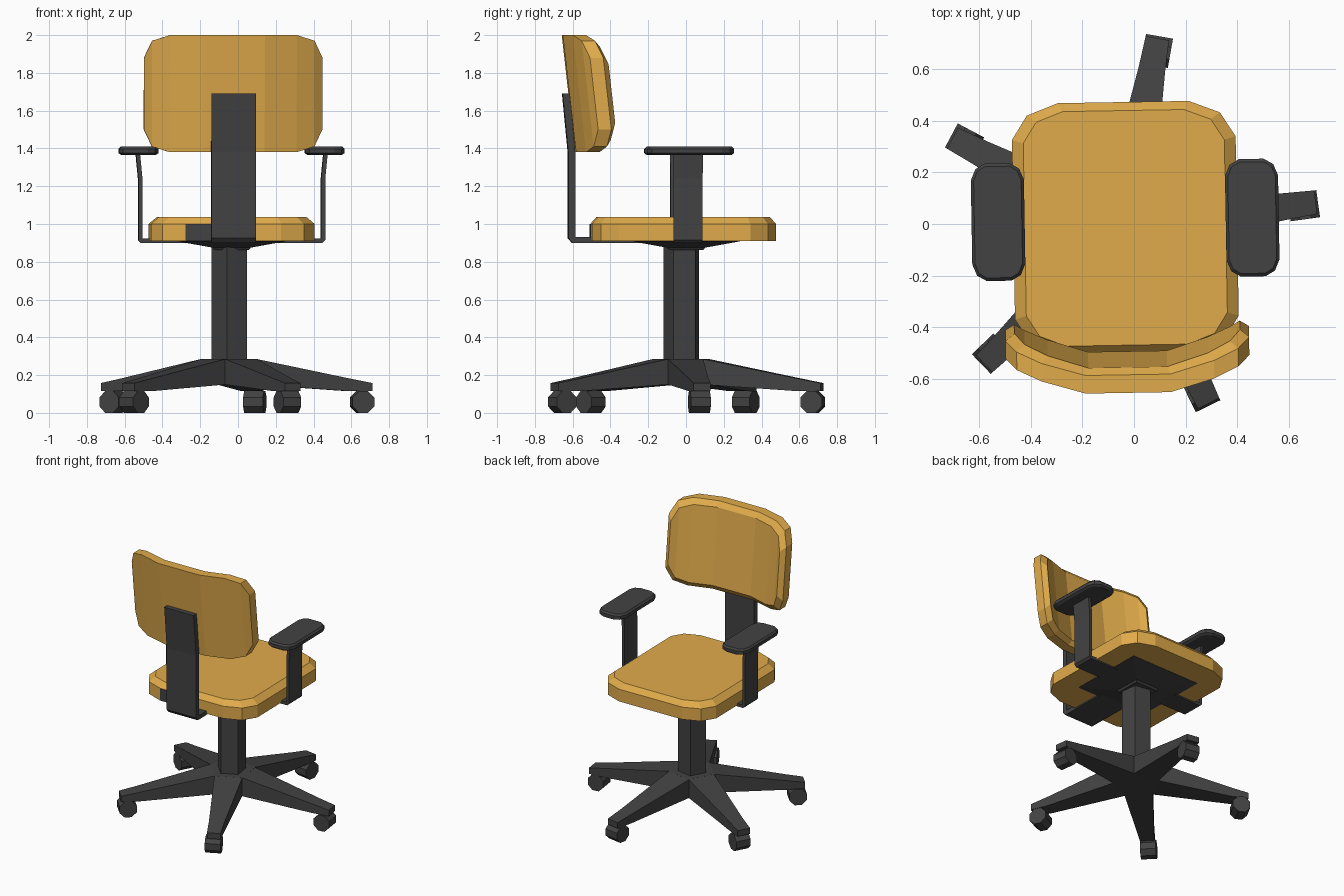
import bpy, bmesh, math
from mathutils import Matrix

if "Cube" in bpy.data.objects:
    bpy.data.objects.remove(bpy.data.objects["Cube"])


def material(name, rgb):
    m = bpy.data.materials.new(name)
    m.diffuse_color = (*rgb, 1)
    m.use_nodes = True
    m.node_tree.nodes["Principled BSDF"].inputs["Base Color"].default_value = m.diffuse_color
    return m


GOLD = material("mustard_fabric", (0.75, 0.41, 0.07))
DARK = material("charcoal_plastic", (0.055, 0.055, 0.055))

# The upper chair is turned very slightly about its column
UPPER = Matrix.Translation((-0.034, 0, 0)) @ Matrix.Rotation(math.radians(1), 4, 'Z')
BASE = Matrix.Translation((-0.04, -0.02, 0))


def loft(name, rings, mat, frame, strip_caps=False):
    """Join equal-length rings of points with quads and close both ends."""
    bm = bmesh.new()
    vs = [[bm.verts.new(p) for p in ring] for ring in rings]
    n = len(vs[0])
    for a, b in zip(vs, vs[1:]):
        for i in range(n):
            j = (i + 1) % n
            bm.faces.new((a[i], a[j], b[j], b[i]))
    for r in (vs[0], vs[-1]):
        if strip_caps:
            for i in range(n // 2 - 1):
                bm.faces.new((r[i], r[i + 1], r[n - 2 - i], r[n - 1 - i]))
        else:
            bm.faces.new(r)
    bmesh.ops.recalc_face_normals(bm, faces=bm.faces)
    me = bpy.data.meshes.new(name)
    bm.to_mesh(me)
    bm.free()
    me.materials.append(mat)
    ob = bpy.data.objects.new(name, me)
    bpy.context.collection.objects.link(ob)
    ob.matrix_world = frame
    return ob


def rounded(cx, cy, hx, hy, rx, ry, z):
    """Rectangle whose corners are cut by two chamfer edges each."""
    pts = []
    for sx, sy in ((1, 1), (-1, 1), (-1, -1), (1, -1)):
        c = [(hx, hy - ry), (hx - 0.33 * rx, hy - 0.33 * ry), (hx - rx, hy)]
        if sx * sy < 0:
            c.reverse()
        pts += [(cx + sx * x, cy + sy * y, z) for x, y in c]
    return pts


def ngon(n, r, z, start):
    return [(r * math.cos(start + i * math.tau / n),
             r * math.sin(start + i * math.tau / n), z) for i in range(n)]


# Seat cushion with bevelled top
loft("seat", [rounded(0, -0.015, 0.434, 0.488, 0.18, 0.14, 0.91),
              rounded(0, -0.015, 0.434, 0.488, 0.18, 0.14, 1.0),
              rounded(0, -0.015, 0.39, 0.455, 0.155, 0.12, 1.037)], GOLD, UPPER)

# Dark patch on the rear edge of the seat
loft("seat_patch", [[(x, y, z) for x, y in ((-0.253, -0.506), (-0.02, -0.506),
                                            (-0.02, -0.499), (-0.253, -0.499))]
                    for z in (0.911, 0.999)], DARK, UPPER)

# Curved, tilted backrest
HALF = [(0.165, 0.31, 0), (0.335, 0.31, 0.05), (0.43, 0.28, 0.092), (0.4725, 0.19, 0.125)]
COLS = [(-u, h, d) for u, h, d in reversed(HALF)] + HALF


def back_ring(thick, inset):
    def point(u, h, d, s):
        z = 1.69 + s * (h - inset)
        y = -0.655 + (2.0 - z) * 0.113 + d + thick
        return (u * (1 - inset / 0.4725), y, z)
    return [point(*c, 1) for c in COLS] + [point(*c, -1) for c in reversed(COLS)]


loft("backrest", [back_ring(0, 0), back_ring(0.07, 0), back_ring(0.095, 0.035)],
     GOLD, UPPER, strip_caps=True)

# L-shaped backrest post
POST = [(-0.655, 1.69), (-0.625, 1.38), (-0.625, 0.925), (-0.603, 0.9), (-0.15, 0.9),
        (-0.15, 0.93), (-0.588, 0.93), (-0.588, 1.38), (-0.618, 1.69)]
loft("back_post", [[(x, y, z) for y, z in POST] for x in (-0.118, 0.118)], DARK, UPPER)

# Armrest brackets and pads
ARM = [(0.15, 0.9), (0.48, 0.9), (0.495, 0.915), (0.495, 1.24), (0.508, 1.375),
       (0.486, 1.375), (0.473, 1.24), (0.473, 0.922), (0.15, 0.922)]
for side, s in (("left", -1), ("right", 1)):
    loft("arm_bracket_" + side, [[(s * x, y, z) for x, z in ARM] for y in (-0.075, 0.08)],
         DARK, UPPER)
    loft("arm_pad_" + side,
         [rounded(s * 0.493, 0.016, 0.088, 0.215, 0.05, 0.06, 1.365),
          rounded(s * 0.493, 0.016, 0.103, 0.228, 0.055, 0.065, 1.375),
          rounded(s * 0.493, 0.016, 0.103, 0.228, 0.055, 0.065, 1.398),
          rounded(s * 0.493, 0.016, 0.092, 0.216, 0.045, 0.055, 1.41)], DARK, UPPER)


# Tapered mounting plate under the seat
def square(h, z):
    return [(h, h, z), (-h, h, z), (-h, -h, z), (h, -h, z)]


loft("seat_mount", [square(0.09, 0.862), square(0.1, 0.875), square(0.28, 0.908),
                    square(0.28, 0.915)], DARK, UPPER)

# Five-sided column and hub
VALLEY = math.radians(44)
loft("column", [ngon(5, 0.1, z, VALLEY) for z in (0.27, 0.88)], DARK, BASE)
loft("hub", [ngon(5, 0.16, z, VALLEY) for z in (0.15, 0.285)], DARK, BASE)


# Star legs with eight-sided casters
def section(r, w, lo, hi):
    return [(r, -w, lo), (r, w, lo), (r, w, hi), (r, -w, hi)]


for i in range(5):
    frame = BASE @ Matrix.Rotation(math.radians(8 + 72 * i), 4, 'Z')
    loft(f"leg_{i + 1}", [section(0.128, 0.094, 0.15, 0.285),
                          section(0.63, 0.052, 0.115, 0.182),
                          section(0.752, 0.046, 0.115, 0.158)], DARK, frame)
    wheel = [[(0.703 + x, y, 0.058 + z) for x, z, _ in ngon(8, 0.0625, 0, math.pi / 8)]
             for y in (-0.06, 0.046)]
    loft(f"caster_{i + 1}", wheel, DARK, frame)
